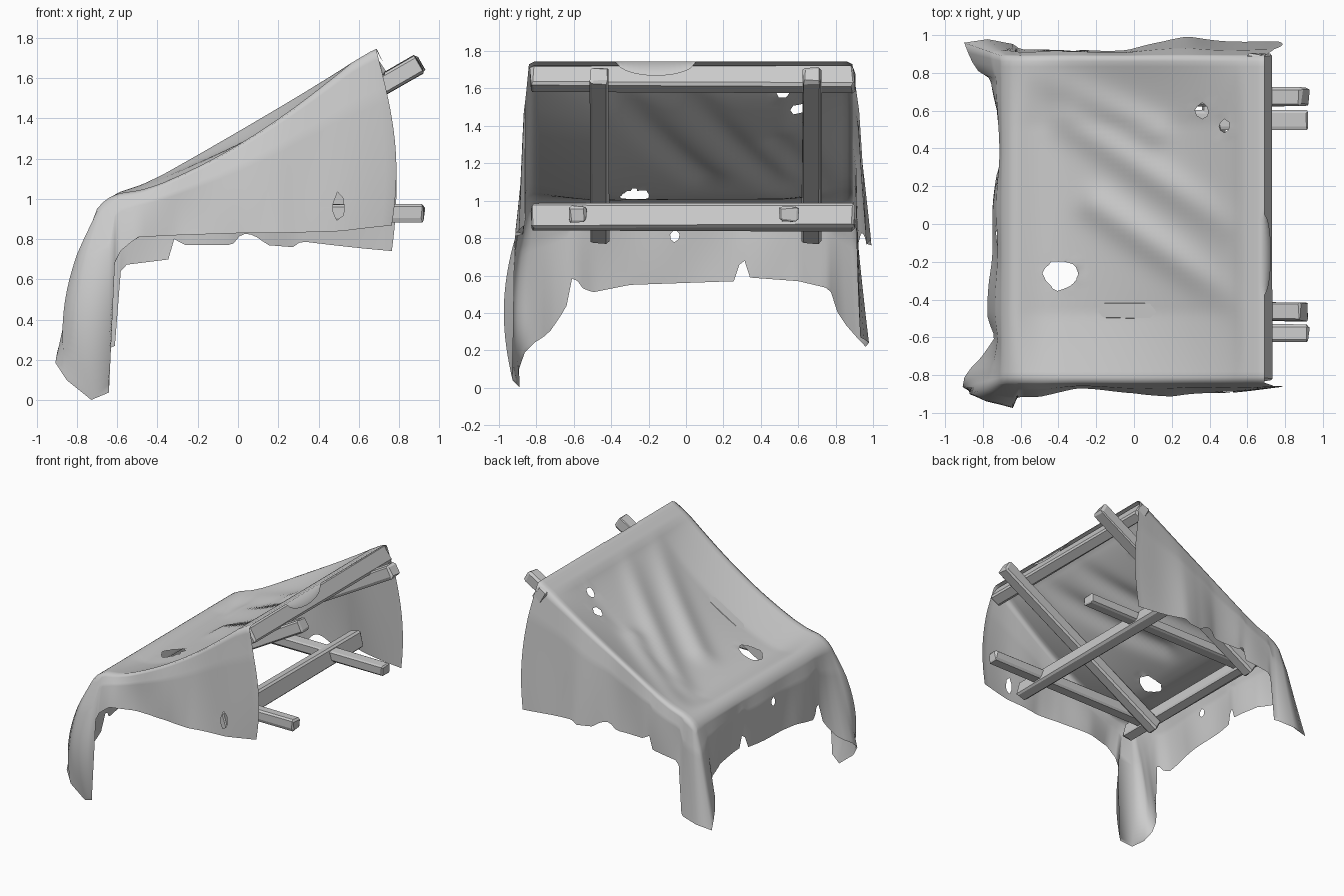
import bpy, bmesh, math, random
from mathutils import Vector, Matrix

random.seed(4)
cube = bpy.data.objects.get("Cube")
if cube:
    bpy.data.objects.remove(cube)


def make_material(name, value):
    mat = bpy.data.materials.new(name)
    mat.use_nodes = True
    colour = (value, value, value, 1)
    mat.diffuse_color = colour
    mat.node_tree.nodes["Principled BSDF"].inputs["Base Color"].default_value = colour
    return mat


GREY = make_material("plain grey", 0.6)


def add_object(name, bm):
    mesh = bpy.data.meshes.new(name)
    bm.to_mesh(mesh)
    bm.free()
    mesh.materials.append(GREY)
    obj = bpy.data.objects.new(name, mesh)
    bpy.context.collection.objects.link(obj)
    return obj


def lerp(table, key):
    """Interpolate the values of a table sorted by its first column."""
    if key <= table[0][0]:
        return table[0][1:]
    for a, b in zip(table, table[1:]):
        if key <= b[0]:
            f = (key - a[0]) / (b[0] - a[0])
            return [p + (q - p) * f for p, q in zip(a[1:], b[1:])]
    return table[-1][1:]


def beam(name, start, end, wide, high, tilt=0):
    """Rough-hewn bar between two points, rolled about its length."""
    start, end = Vector(start), Vector(end)
    along = (end - start).normalized()
    side = along.cross(Vector((0, 0, 1))).normalized()
    up = side.cross(along)
    frame = Matrix((along, side, up)).transposed().to_4x4()
    frame.translation = (start + end) / 2
    bm = bmesh.new()
    bmesh.ops.create_cube(bm, size=1)
    bmesh.ops.scale(bm, vec=((end - start).length, wide, high), verts=bm.verts)
    bmesh.ops.bevel(bm, geom=bm.edges[:], offset=0.013, segments=1, affect='EDGES')
    for v in bm.verts:
        v.co += Vector([random.uniform(-0.006, 0.006) for _ in range(3)])
    bm.transform(frame @ Matrix.Rotation(math.radians(tilt), 4, 'X'))
    return add_object(name, bm)


# Timber frame: paired rafters and wall bars joined by three cross beams
for label, rafter_y, bar_y in (("right", -0.46, -0.58), ("left", 0.67, 0.55)):
    beam(label + "_rafter", (0.905, rafter_y, 1.675), (-0.6, rafter_y, 0.81), 0.1, 0.1)
    beam(label + "_wall_bar", (0.925, bar_y, 0.93), (-0.62, bar_y, 0.93), 0.1, 0.085)
beam("top_cross_beam", (0.665, -0.83, 1.65), (0.665, 0.9, 1.65), 0.1, 0.13, 31)
beam("middle_cross_beam", (0.42, -0.83, 0.91), (0.42, 0.9, 0.91), 0.1, 0.13, 15)
beam("front_cross_beam", (-0.61, -0.8, 0.92), (-0.61, 0.85, 0.92), 0.09, 0.12, 15)

# Cloth cover: slope profile (x, z) and hems (position, z, outward flare)
SLOPE = [(-0.71, 0.94), (-0.66, 0.995), (-0.58, 1.04), (-0.48, 1.075), (-0.38, 1.125),
         (0.3, 1.52), (0.68, 1.745), (0.71, 1.74)]
RIGHT_HEM = [(-0.7, 0.1, 0.2), (-0.67, 0, 0.13), (-0.64, 0.04, 0.12), (-0.61, 0.72, 0.05),
             (-0.5, 0.81, 0.05), (-0.3, 0.82, 0.02), (0, 0.83, 0.03), (0.2, 0.83, 0.06),
             (0.5, 0.84, 0.03), (0.7, 0.87, 0)]
FRONT_HEM = [(-0.84, 0.1, 0.2), (-0.8, 0.22, 0.21), (-0.72, 0.31, 0.11), (-0.64, 0.43, 0.05),
             (-0.6, 0.63, 0.02), (-0.57, 0.54, 0.03), (-0.5, 0.51, 0.05), (-0.3, 0.55, 0.05),
             (0.27, 0.57, 0.01), (0.3, 0.75, 0), (0.33, 0.59, 0), (0.6, 0.57, 0),
             (0.77, 0.53, 0.04), (0.81, 0.38, 0.12), (0.89, 0.22, 0.2)]
LEFT_HEM = [(-0.7, 0.22, 0.2), (-0.64, 0.26, 0.05), (-0.61, 0.27, 0.03), (-0.58, 0.67, 0.02),
            (-0.34, 0.7, 0), (-0.31, 0.83, 0), (-0.28, 0.77, 0.01), (-0.03, 0.77, 0.02),
            (0.02, 0.83, 0.03), (0.08, 0.82, 0.04), (0.15, 0.77, 0.05), (0.28, 0.76, 0.08),
            (0.31, 0.79, 0.08), (0.7, 0.74, 0.05)]
Y_RIGHT, Y_LEFT = -0.84, 0.89
NX, NY, ROWS = 48, 60, 24


def ridge(x, y, a, b, width):
    """Soft fold running along the line from a to b."""
    p, a, b = Vector((x, y)), Vector(a), Vector(b)
    f = max(0, min(1, (p - a).dot(b - a) / (b - a).length_squared))
    return math.exp(-((p - a.lerp(b, f)).length / width) ** 2)


def top_point(i, j):
    x = -0.7 + 1.385 * i / (NX - 1) if i < NX else 0.69
    v = j / NY
    y = Y_RIGHT + (Y_LEFT - Y_RIGHT) * v
    z = lerp(SLOPE, x)[0]
    # Broad sag between the supports, with diagonal tension folds
    s = max(0, min(1, (x + 0.62) / 1.18))
    mask = max(0, math.sin(math.pi * s)) ** 0.6 * min(1, 6 * v * (1 - v))
    z -= 0.12 * mask
    for a, b in (((-0.35, 0.55), (0.5, 0)), ((-0.2, 0.1), (0.55, -0.4)), ((-0.5, 0.8), (0.1, 0.5))):
        z += 0.04 * mask * ridge(x, y, a, b, 0.09)
    z -= 0.07 * math.sin(math.pi * s) * (1 - v) ** 4
    z -= 0.015 * (j in (0, NY))
    # Loose lip folded over the top beam
    if i == NX:
        lip = max(0, 1 - ((y + 0.16) / 0.21) ** 2) ** 0.5
        x, z = x + 0.035 * lip, z - 0.075 * lip
    return Vector((x, y, z))


bm = bmesh.new()
grid = [[bm.verts.new(top_point(i, j)) for j in range(NY + 1)] for i in range(NX + 1)]
for i in range(NX):
    for j in range(NY):
        bm.faces.new((grid[i][j], grid[i + 1][j], grid[i + 1][j + 1], grid[i][j + 1]))

# Hanging skirt follows the rim round the right, front and left
rim = [(grid[i][0], "right") for i in range(NX, 0, -1)]
rim += [(grid[0][j], "front") for j in range(NY + 1)]
rim += [(grid[i][NY], "left") for i in range(1, NX + 1)]
previous = None
for k, (vert, side) in enumerate(rim):
    p = vert.co.copy()
    hem, key = {"right": (RIGHT_HEM, p.x), "front": (FRONT_HEM, p.y), "left": (LEFT_HEM, p.x)}[side]
    low, flare = lerp(hem, key)
    near_front = max(0, 1 - (p.x + 0.7) / 0.05)
    near_right = max(0, 1 - (p.y - Y_RIGHT) / 0.1)
    near_left = max(0, 1 - (Y_LEFT - p.y) / 0.1)
    out = Vector((-near_front, 0.35 * (near_left - near_right), 0)).normalized()
    wall = max(0, p.x / 0.69) ** 5
    # The longest corner curls back in towards its tip
    curl = max(0, 1 - low / 0.2)
    column = [vert]
    for r in range(1, ROWS + 1):
        t = r / ROWS
        spread = t + (math.sin(2.7 * t) - t) * curl
        q = p + out * (flare * spread + 0.018 * min(1, 4 * t))
        q += out * 0.01 * math.sin(k * 0.33) * math.sin(math.pi * t * 0.7)
        q.x += wall * 0.09 * math.sin(math.pi * min(1, t * 0.75)) + wall * 0.01 * t
        q.z = p.z + (low - p.z) * t
        column.append(bm.verts.new(q))
    if previous:
        for r in range(ROWS):
            bm.faces.new((previous[r], column[r], column[r + 1], previous[r + 1]))
    previous = column

# Worn holes: centre and radii, with ragged borders
HOLES = [((-0.39, -0.27, 1.05), (0.09, 0.08, 1)), ((0.36, 0.6, 1.5), (0.035, 0.04, 1)),
         ((0.48, 0.52, 1.6), (0.028, 0.035, 1)), ((0.5, -0.88, 0.96), (0.028, 0.3, 0.075)),
         ((-0.73, -0.06, 0.81), (0.3, 0.025, 0.035))]
for centre, radii in HOLES:
    def scaled(co):
        return Vector([(a - c) / r for a, c, r in zip(co, centre, radii)])
    doomed = [f for f in bm.faces if scaled(f.calc_center_median()).length < 1]
    torn = {v for f in doomed for v in f.verts}
    bmesh.ops.delete(bm, geom=doomed, context='FACES')
    for v in torn:
        if v.is_valid:
            d = scaled(v.co)
            pull = random.uniform(0.88, 1.08) / max(d.length, 0.3)
            v.co = [c + e * pull * r if r < 0.2 else a
                    for a, c, e, r in zip(v.co, centre, d, radii)]

bmesh.ops.recalc_face_normals(bm, faces=bm.faces)
cloth = add_object("cloth_cover", bm)
for polygon in cloth.data.polygons:
    polygon.use_smooth = True
